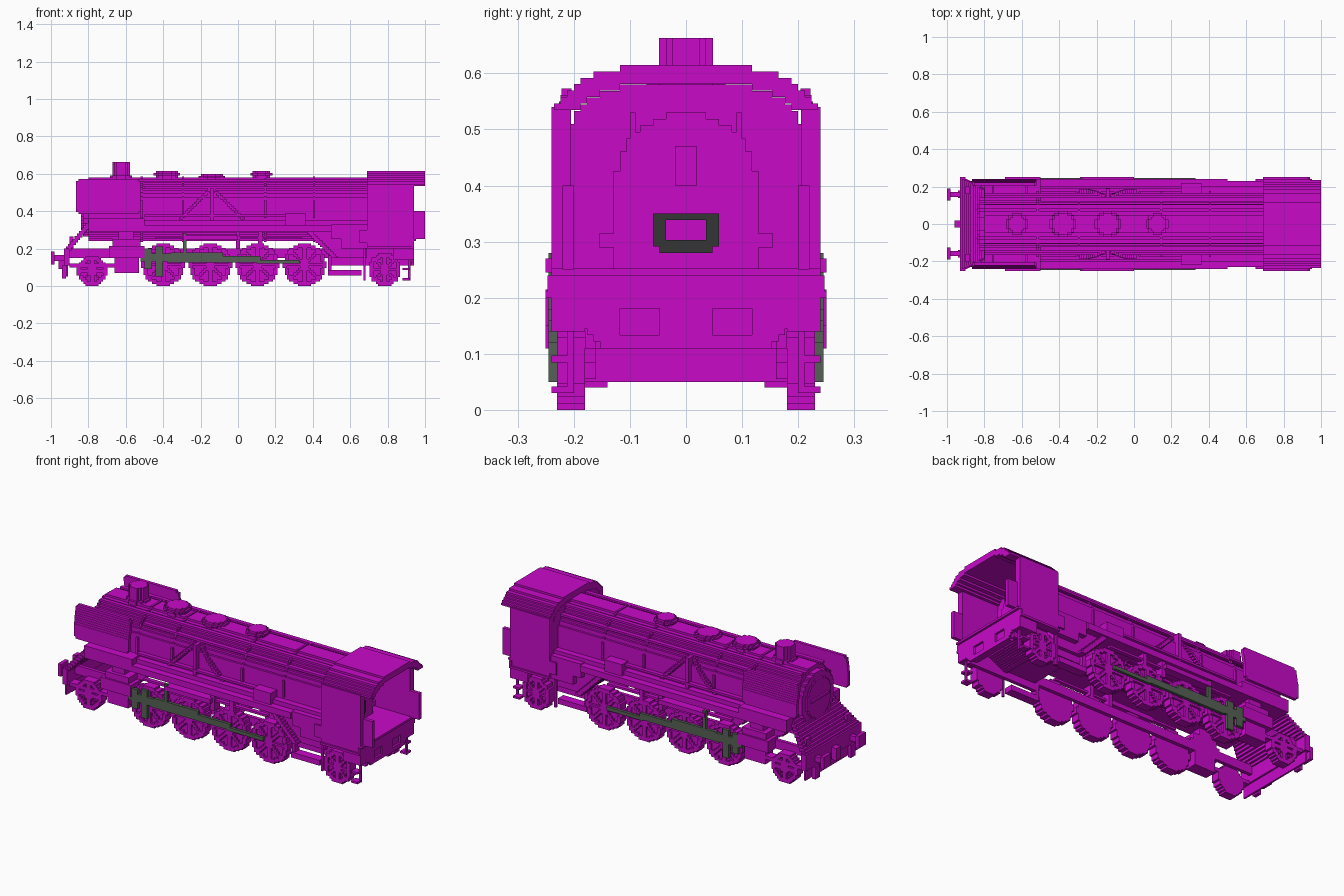
import bpy
import bmesh
import math

cube = bpy.data.objects.get("Cube")
if cube:
    bpy.data.objects.remove(cube, do_unlink=True)

U = 2 / 170        # block size
SIDE = .24         # half width of the cab and running boards
AXIS = .41         # boiler centre height
BOILER = .17       # boiler radius
BOARD = .29        # running board height
FRAME = .16        # inner face of the frames
WHEEL = .18        # inner face of the wheels
TREAD = .23        # outer face of the wheels
FLOOR = .24        # cab floor height
CAB = .69          # front of the cab
CAB_REAR = .94
BACKHEAD = .76     # rear face of the backhead


def material(name, *rgb):
    mat = bpy.data.materials.new(name)
    mat.use_nodes = True
    mat.diffuse_color = (*rgb, 1)
    mat.node_tree.nodes["Principled BSDF"].inputs["Base Color"].default_value = (*rgb, 1)
    return mat


MAGENTA = material("magenta", .58, .003, .58)
ROD = material("grey_green", .09, .12, .09)
COAL = material("charcoal", .035, .035, .035)


def part(name, boxes, mat=MAGENTA, mirror=False):
    """One object from boxes of (x span, y span, z span), optionally repeated at -y."""
    boxes = list(boxes)
    if mirror:
        boxes += [(x, (-far, -near), z) for x, (near, far), z in boxes]
    bm = bmesh.new()
    for spans in boxes:
        for vert in bmesh.ops.create_cube(bm, size=1)["verts"]:
            vert.co = [span[side > 0] for span, side in zip(spans, vert.co)]
    mesh = bpy.data.meshes.new(name)
    bm.to_mesh(mesh)
    bm.free()
    mesh.materials.append(mat)
    bpy.context.collection.objects.link(bpy.data.objects.new(name, mesh))


def box(name, x, y, z, mat=MAGENTA):
    """A centred box when y is a half width, a mirrored pair when y is a span."""
    paired = isinstance(y, tuple)
    part(name, [(x, y if paired else (-y, y), z)], mat, mirror=paired)


def rail(name, x, y, z):
    box(name, x=x, y=(y, y + 2 * U), z=(z, z + U))


def runs(inside, half, low, high):
    """Rows of blocks covering the cells that pass the test."""
    reach = math.ceil(half / U)
    rows = round((high - low) / U)
    height = (high - low) / rows
    for row in range(rows):
        base = low + row * height
        start = None
        for cell in range(-reach, reach + 1):
            filled = cell < reach and inside((cell + .5) * U, base + height / 2)
            if filled and start is None:
                start = cell
            elif not filled and start is not None:
                yield (start * U, cell * U), (base, base + height)
                start = None


def section(x, inside, half, z):
    """A cross-section extruded along the engine."""
    return [(x, across, up) for across, up in runs(inside, half, *z)]


def disc(radius, centre=0):
    return lambda across, up: math.hypot(across, up - centre) < radius


# Boiler, bands and smokebox door
def barrel(name, x, radius):
    part(name, section(x, disc(radius, AXIS), radius, (AXIS - radius, AXIS + radius)))


box("boiler_base", x=(-.8, CAB), y=.12, z=(BOARD, AXIS))
barrel("boiler", (-.8, CAB), BOILER)
for x in (-.52, -.3, .14, .4):
    barrel("boiler_band", (x, x + U), BOILER + U / 2)
barrel("smokebox_door_ring", (-.83, -.8), BOILER - 2 * U)
barrel("smokebox_door", (-.84, -.83), .11)
box("door_handle", x=(-.85, -.84), y=.08, z=(AXIS, AXIS + U))


# Chimney and domes
def tower(name, x, radius, top, lip):
    boxes = []
    for size, low, high in ((radius - lip, .55, top), (radius, top - 2 * U, top - U)):
        for across, along in runs(disc(size), size, -size, size):
            boxes.append(([x + edge for edge in across], along, (low, high)))
    part(name, boxes)


tower("chimney", -.625, .048, .663, 0)
tower("chimney_base", -.625, .06, .59, 0)
for name, x, radius, top in (("front", -.38, .07, .615), ("middle", -.14, .07, .6), ("rear", .125, .06, .615)):
    tower(name + "_dome", x, radius, top, U)

# Side pipes and handrails following the boiler surface
pipes = []
for step in range(14):
    top = .52 - step * U
    surface = math.sqrt(BOILER ** 2 - (top - AXIS) ** 2)
    for way in (-1, 1):
        x = -.14 + way * (step + 1) * U
        pipes.append(((x - U, x + U), (surface - 2 * U, surface + 1.5 * U), (top - U, top)))
part("slanted_pipes", pipes, mirror=True)
box("upright_pipe", x=(-.15, -.13), y=(.12, .19), z=(BOARD, .52))
rail("upper_handrail", (-.5, CAB), .12, .52)
rail("lower_handrail", (-.5, .3), BOILER, .37)
rail("crown_pipe", (-.8, CAB), .08, .56)

# Running boards and equipment
box("running_board", x=(-.8, .5), y=SIDE, z=(BOARD, .325))
box("front_casing", x=(-.8, -.5), y=(FRAME, SIDE), z=(BOARD, .36))
box("boiler_skirt", x=(-.5, CAB), y=(FRAME, .2), z=(BOARD, .35))
box("air_pump", x=(.25, .36), y=(FRAME, .22), z=(BOARD, .39))
box("reservoir", x=(-.29, 0), y=(.2, .25), z=(.245, .27))
rail("board_pipe", (-.44, .34), .2, .25)
for x in (0, .12):
    box("board_bracket", x=(x - U, x + U), y=(WHEEL, TREAD), z=(.2, BOARD))

# Smoke deflectors, leaning in towards the top
plates = []
for row in range(16):
    low = .385 + row * U
    lean = .03 * max(0, row / 15 - .4)
    trim = U if row in (0, 15) else 0
    plates.append(((-.865 + trim, -.52 - trim), (SIDE - lean - 1.5 * U, SIDE - lean), (low, low + U)))
part("smoke_deflectors", plates, mirror=True)
for x in (-.76, -.58):
    box("deflector_stay", x=(x, x + U), y=(.12, .22), z=(.45, .45 + U))

# Stepped front apron, buffer beam, pilot and buffers
for step in range(11):
    x, low = -.92 + step * U, .19 + step * 1.2 * U
    box("apron_step", x=(x, x + 2.5 * U), y=SIDE - step * U / 2, z=(low, low + 1.7 * U))
box("buffer_beam", x=(-.93, -.9), y=.25, z=(.11, .2))
box("pilot", x=(-.92, -.91), y=SIDE, z=(.05, .11))
box("coupler", x=(-.96, -.93), y=.02, z=(.09, FRAME))
box("buffer_stem", x=(-.985, -.93), y=(.145, .17), z=(.135, .165))
box("buffer_head", x=(-1, -.98), y=(.125, .19), z=(.115, .185))
box("rail_guard", x=(-.94, -.92), y=(.14, WHEEL), z=(.04, .11))
box("lamp", x=(-.9, -.88), y=(FRAME, .2), z=(.2, .265))

# Frames, cylinders and steam pipes
box("main_frame", x=(-.91, .5), y=(FRAME, WHEEL), z=(.15, .2))
box("leading_frame", x=(-.9, -.66), y=(WHEEL, TREAD), z=(.1, .12))
box("trailing_frame", x=(.48, .93), y=(FRAME, WHEEL), z=(.11, .2))
box("trailing_bar", x=(.48, .66), y=(FRAME, .21), z=(.055, .085))
box("trailing_hanger", x=(.48, .5), y=(FRAME, .2), z=(.07, .2))
box("cylinder", x=(-.69, -.5), y=(FRAME, .25), z=(.15, .215))
box("valve_chest", x=(-.67, -.52), y=(FRAME, SIDE), z=(.2, .25))
box("steam_pipe", x=(-.64, -.56), y=(FRAME, .22), z=(.25, BOARD))
box("cylinder_drain", x=(-.66, -.53), y=(FRAME, TREAD), z=(.07, .15))


# Spoked wheels: a recessed disc with raised rim, hub and spokes
def wheel(name, x, radius):
    def raised(across, up):
        reach = math.hypot(across, up)
        off_spoke = abs(math.sin(4 * math.atan2(up, across))) * reach / 4
        return reach < radius and (reach > radius - 2 * U or reach < .03 or off_spoke < U / 2)

    boxes = []
    for inside, depth in ((disc(radius), (WHEEL, TREAD - U)), (raised, (TREAD - U, TREAD))):
        for across, up in runs(inside, radius, -radius, radius):
            boxes.append(([x + edge for edge in across], depth, [radius + edge for edge in up]))
    part(name, boxes, mirror=True)


for axle in range(4):
    wheel("driving_wheels", -.4 + axle * .252, .114)
wheel("leading_wheels", -.78, .08)
wheel("trailing_wheels", .785, .088)

# Connecting rods and crosshead
ROD_SPAN = (TREAD, TREAD + 1.3 * U)
box("crosshead", x=(-.44, -.4), y=ROD_SPAN, z=(.05, .21), mat=ROD)
box("crosshead_link", x=(-.5, -.46), y=ROD_SPAN, z=(.09, .2), mat=ROD)
box("piston_rod", x=(-.52, -.36), y=ROD_SPAN, z=(.13, .175), mat=ROD)
box("main_rod", x=(-.38, .12), y=ROD_SPAN, z=(.125, FRAME), mat=ROD)
box("valve_rod", x=(-.36, -.08), y=ROD_SPAN, z=(FRAME, WHEEL), mat=ROD)
box("coupling_rod", x=(.1, .33), y=ROD_SPAN, z=(.12, .14), mat=ROD)
box("valve_lever", x=(-.295, -.275), y=ROD_SPAN, z=(WHEEL, .28), mat=ROD)

# Firebox with a stepped, sloping front
for step in range(12):
    x, top = .38 + step * U, BOARD - step * U
    box("firebox_step", x=(x, CAB), y=.2, z=(top - U, top))
    box("firebox_pipe", x=(x - U, x + 2 * U), y=(.19, TREAD), z=(top - U, top))
box("firebox_side", x=(.5, CAB), y=TREAD, z=(.25, .33))
box("injector", x=(.55, CAB), y=(.2, TREAD), z=(.2, .25))


# Cab
def arch(width, rise):
    def inside(across, up):
        return (abs(across) / width) ** 2.7 + (max(0, up - .49) / rise) ** 2.7 < 1
    return inside


outer, inner = arch(SIDE, .126), arch(.207, .092)


def shell(across, up):
    return outer(across, up) and not inner(across, up)


part("cab_roof", section((CAB, 1), shell, SIDE, (.535, .615)))
part("cab_front", section((CAB, CAB + 2 * U), inner, SIDE, (FLOOR, .58)))
box("cab_side", x=(CAB, CAB_REAR), y=(.205, SIDE), z=(.2, .54))
box("cab_rear_door", x=(CAB_REAR, 1), y=(.2, .22), z=(.25, .4))
box("cab_sill", x=(CAB, CAB_REAR), y=(TREAD, .25), z=(.2, .2 + U))
box("cab_toolbox", x=(.65, CAB), y=(.2, SIDE), z=(TREAD, .3))
box("cab_floor", x=(CAB, CAB_REAR + U), y=SIDE, z=(FLOOR, FLOOR + U))


# Backhead, gauges and fire door
def backhead(across, up):
    return math.hypot(across, max(0, up - .405)) < .125


def fire_door(across, up):
    opening = abs(across) < .03 and .3 < up < .34
    return abs(across) < .06 - max(0, .295 - up) and not opening


part("backhead", section((CAB, BACKHEAD), backhead, .13, (FLOOR, .53)))
part("fire_door", section((BACKHEAD, BACKHEAD + U / 2), fire_door, .06, (.28, .35)), COAL)
box("regulator", x=(BACKHEAD, BACKHEAD + U), y=.02, z=(.4, .47))
box("gauge", x=(CAB, BACKHEAD), y=(.11, .155), z=(BOARD, .315))
box("gauge_pipe", x=(CAB, BACKHEAD), y=(.09, .1), z=(.48, .53))


# Rear panel with two recesses, ash pan and steps
def rear_panel(across, up):
    recess = .047 < abs(across) < .12 and .135 < up < .185
    return abs(across) < up + .04 and not recess


part("rear_panel", section((CAB_REAR - U, CAB_REAR), rear_panel, SIDE, (.11, FLOOR)))
box("rear_panel_back", x=(.9, CAB_REAR - U), y=.14, z=(.11, FLOOR))
for step in range(14):
    x, low = CAB + step * U, .14 + step * U / 2
    box("ash_pan_step", x=(x, x + 2 * U), y=FRAME, z=(low, low + 2 * U))
for low in (.03, .085):
    box("cab_step", x=(.88, .92), y=(.2, SIDE), z=(low, low + U))
for x in (.67, .91):
    box("step_hanger", x=(x, x + U), y=(.2, .2 + U), z=(.03, .22))
box("step_bracket", x=(.83, CAB_REAR), y=(WHEEL, SIDE), z=(.14, .2))
